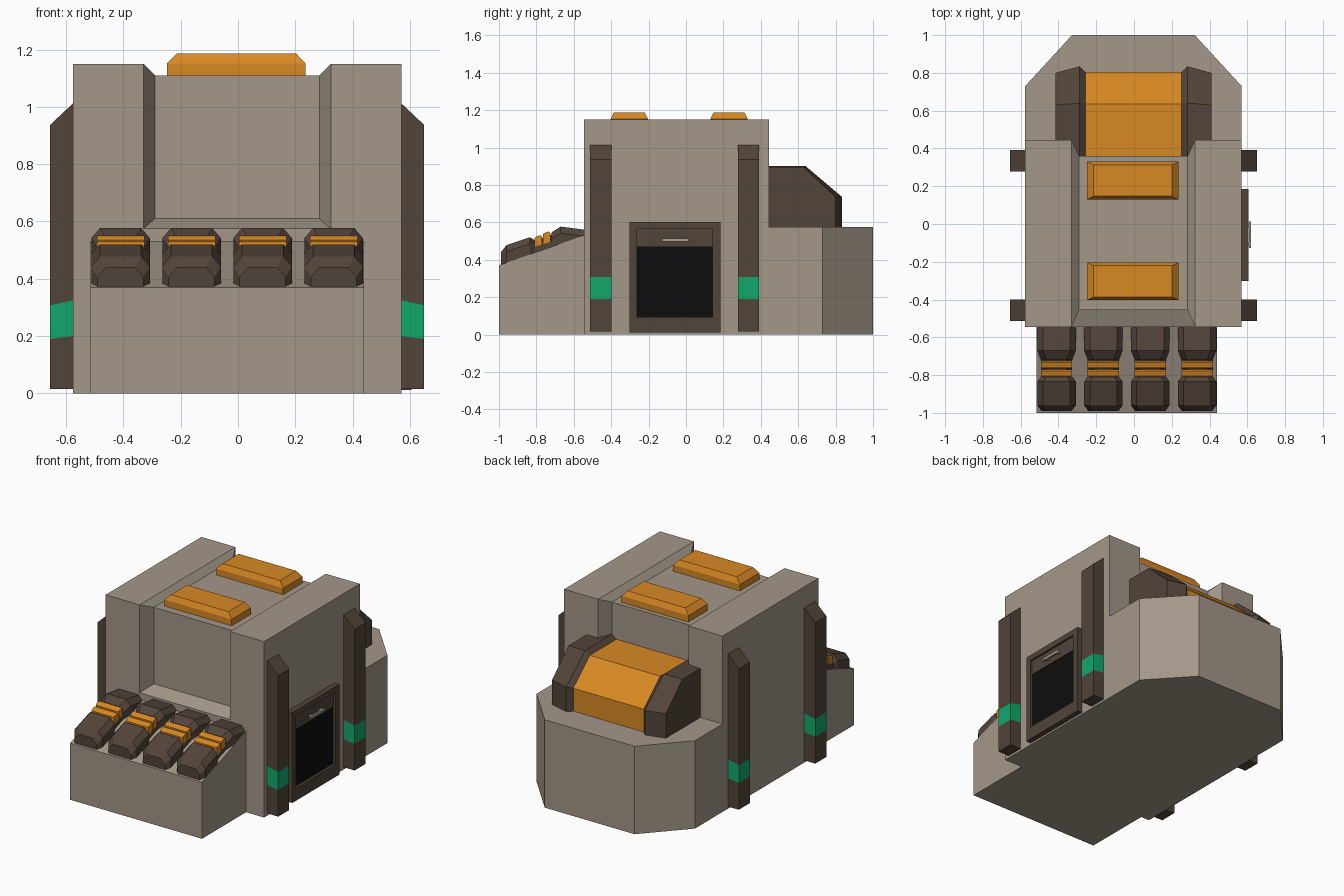
import bpy, bmesh

if "Cube" in bpy.data.objects:
    bpy.data.objects.remove(bpy.data.objects["Cube"])


def material(name, rgb):
    m = bpy.data.materials.new(name)
    m.diffuse_color = (*rgb, 1)
    m.use_nodes = True
    m.node_tree.nodes["Principled BSDF"].inputs["Base Color"].default_value = m.diffuse_color
    return m


STONE = material("warm_grey", (0.37, 0.31, 0.25))
DARK = material("dark_brown", (0.085, 0.058, 0.042))
ORANGE = material("orange", (0.69, 0.25, 0.017))
GREEN = material("green", (0.006, 0.39, 0.15))
BLACK = material("black", (0.004, 0.004, 0.004))
METAL = material("light_metal", (0.4, 0.36, 0.31))
C = -0.003  # centre line of the main housing


def loft(name, rings, mat):
    """Skin a list of equal-length rings and cap both ends."""
    bm = bmesh.new()
    vs = [[bm.verts.new(p) for p in ring] for ring in rings]
    n = len(rings[0])
    for a, b in zip(vs, vs[1:]):
        for i in range(n):
            j = (i + 1) % n
            bm.faces.new((a[i], a[j], b[j], b[i]))
    bm.faces.new(vs[0])
    bm.faces.new(vs[-1])
    bmesh.ops.recalc_face_normals(bm, faces=bm.faces)
    mesh = bpy.data.meshes.new(name)
    bm.to_mesh(mesh)
    bm.free()
    mesh.materials.append(mat)
    obj = bpy.data.objects.new(name, mesh)
    bpy.context.collection.objects.link(obj)
    return obj


def along_x(name, sections, mat):
    """Sections are (x, [(y, z), ...])."""
    return loft(name, [[(x, y, z) for y, z in p] for x, p in sections], mat)


def rect(a0, a1, b0, b1):
    return [(a0, b0), (a1, b0), (a1, b1), (a0, b1)]


def box(name, x0, x1, y0, y1, z0, z1, mat):
    return along_x(name, [(x0, rect(y0, y1, z0, z1)), (x1, rect(y0, y1, z0, z1))], mat)


# Main housing with a bevelled channel running up the front, over the top and down the back
outer = rect(-0.545, 0.445, 0, 1.15)
inner = rect(-0.455, 0.36, 0, 1.11)
along_x("housing", [(C - 0.573, outer), (C - 0.327, outer), (C - 0.287, inner),
                    (C + 0.287, inner), (C + 0.327, outer), (C + 0.573, outer)], STONE)
sill = [(-0.545, 0), (-0.545, 0.575), (-0.455, 0.61), (0.36, 0.61), (0.445, 0.575), (0.445, 0)]
along_x("channel_sill", [(C - 0.327, sill), (C + 0.327, sill)], STONE)

# Sloped front console
ramp = [(-1, 0), (-1, 0.37), (-0.545, 0.53), (-0.545, 0)]
along_x("front_console", [(-0.515, ramp), (0.44, ramp)], STONE)

# Rear base with cut corners
plan = [(-0.573, 0.445), (-0.573, 0.73), (-0.325, 1.0), (0.325, 1.0), (0.573, 0.73), (0.573, 0.445)]
loft("rear_base", [[(C + x, y, z) for x, y in plan] for z in (0, 0.575)], STONE)


# Rear hood: orange centre with dark cheeks
def hood(y_mid, y_end, z_top, z_low):
    return [(0.34, 0.57), (0.34, z_top), (y_mid, z_top), (y_end, z_low), (y_end, 0.57)]


inner_hood = hood(0.635, 0.805, 0.875, 0.725)
along_x("hood_centre", [(C - 0.26, inner_hood), (C + 0.26, inner_hood)], ORANGE)
for s, side in ((-1, "left"), (1, "right")):
    along_x("hood_cheek_" + side,
            [(C + s * 0.255, inner_hood),
             (C + s * 0.285, hood(0.64, 0.835, 0.9, 0.735)),
             (C + s * 0.412, hood(0.63, 0.80, 0.895, 0.735))], DARK)

# Roof lamps
for y, label in ((-0.303, "front"), (0.23, "rear")):
    loft("roof_lamp_" + label,
         [[(-0.006 + x, y + v, z) for x, v in rect(-w, w, -d, d)]
          for w, d, z in ((0.242, 0.1, 1.10), (0.242, 0.1, 1.152), (0.208, 0.083, 1.187))], ORANGE)

# Side posts with green bands
for s, side in ((-1, "left"), (1, "right")):
    for y0, label in ((-0.513, "front"), (0.277, "rear")):
        # each part: lower and upper heights at the wall, then at the outer face
        for part, wall, face, mat in (("lower", (0.015, 0.20), (0.015, 0.19), DARK),
                                      ("band", (0.20, 0.325), (0.19, 0.307), GREEN),
                                      ("upper", (0.325, 1.015), (0.307, 0.937), DARK)):
            xw, xf = C + s * 0.57, C + s * 0.653
            ring = [(xw, wall[0]), (xf, face[0]), (xf, face[1]), (xw, wall[1])]
            loft(f"post_{part}_{side}_{label}",
                 [[(x, y, z) for x, z in ring] for y in (y0, y0 + 0.114)], mat)

# Door on the right side
frame_out, frame_in = rect(-0.303, 0.185, 0.012, 0.602), rect(-0.263, 0.143, 0.095, 0.565)
along_x("door_frame", [(0.565, frame_in), (0.565, frame_out), (0.605, frame_out),
                       (0.605, frame_in), (0.585, frame_in)], DARK)
box("door_header", 0.57, 0.592, -0.263, 0.143, 0.47, 0.565, DARK)
box("door_window", 0.57, 0.588, -0.263, 0.143, 0.095, 0.47, BLACK)
box("door_handle", 0.608, 0.619, -0.127, 0.014, 0.497, 0.514, METAL)
for y in (-0.115, -0.012):
    box("handle_mount", 0.59, 0.61, y, y + 0.014, 0.499, 0.512, METAL)


# Console modules: dark blocks with chamfered tops and orange bars between
def block(name, cx, stations):
    rings = []
    for y, top, w in stations:
        low = 0.36 + (y + 1) * 0.352
        t, m = w - 0.03, top - 0.035
        ring = [(-w, low), (-w, m), (-t, top), (t, top), (w, m), (w, low)]
        rings.append([(cx + x, y, z) for x, z in ring])
    loft(name, rings, DARK)


for i in range(4):
    cx = -0.41 + i * 0.248
    block(f"module_lower_{i}", cx, [(-0.99, 0.44, 0.08), (-0.96, 0.478, 0.102),
                                    (-0.835, 0.52, 0.102), (-0.81, 0.505, 0.085)])
    block(f"module_neck_{i}", cx, [(-0.815, 0.503, 0.083), (-0.71, 0.535, 0.083)])
    block(f"module_upper_{i}", cx, [(-0.72, 0.545, 0.083), (-0.67, 0.577, 0.102),
                                    (-0.54, 0.56, 0.102)])
    for k, (y, z) in enumerate(((-0.81, 0.524), (-0.765, 0.543))):
        bar = [(y, z - 0.06), (y, z - 0.008), (y + 0.008, z), (y + 0.032, z + 0.008),
               (y + 0.04, z), (y + 0.04, z - 0.06)]
        along_x(f"module_bar_{i}_{k}", [(cx - 0.083, bar), (cx + 0.083, bar)], ORANGE)
